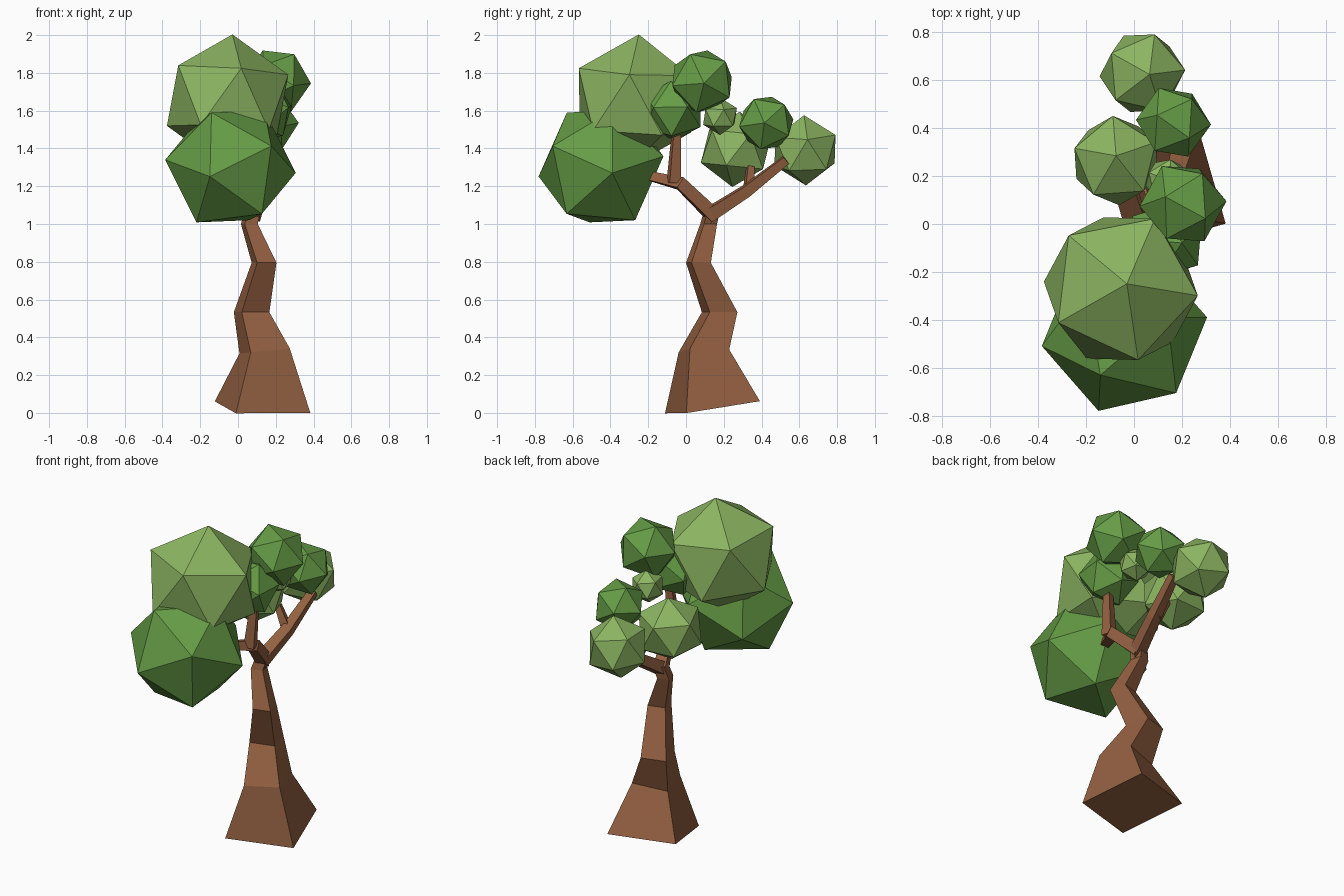
import bpy, bmesh, math
from mathutils import Vector, Matrix

if "Cube" in bpy.data.objects:
    bpy.data.objects.remove(bpy.data.objects["Cube"])


def material(name, rgb):
    m = bpy.data.materials.new(name)
    m.diffuse_color = (*rgb, 1)
    m.use_nodes = True
    m.node_tree.nodes["Principled BSDF"].inputs["Base Color"].default_value = m.diffuse_color
    return m


BARK = material("bark", (0.29, 0.115, 0.052))
LIGHT = material("light_leaf", (0.26, 0.46, 0.12))
DARK = material("dark_leaf", (0.13, 0.33, 0.06))


def add_object(name, bm, mat):
    bmesh.ops.recalc_face_normals(bm, faces=bm.faces[:])
    mesh = bpy.data.meshes.new(name)
    bm.to_mesh(mesh)
    bm.free()
    mesh.materials.append(mat)
    ob = bpy.data.objects.new(name, mesh)
    bpy.context.collection.objects.link(ob)


def limb(name, sections):
    """Four-sided loft; each section is (centre, half width, ring normal)."""
    bm = bmesh.new()
    prev = None
    for c, h, n in sections:
        c, n = Vector(c), Vector(n).normalized()
        u = Vector((math.cos(0.28), math.sin(0.28), 0))
        u = (u - n * u.dot(n)).normalized()
        v = n.cross(u)
        ring = [bm.verts.new(c + h * (a * u + b * v))
                for a, b in ((-1, -1), (1, -1), (1, 1), (-1, 1))]
        if prev:
            for i in range(4):
                j = (i + 1) % 4
                bm.faces.new((prev[i], prev[j], ring[j], ring[i]))
        else:
            bm.faces.new(ring)
        prev = ring
    bm.faces.new(prev)
    add_object(name, bm, BARK)


def branch(name, points, widths):
    """Limb whose rings follow the path direction."""
    p = [Vector(q) for q in points]
    limb(name, [(p[i], widths[i], p[min(i + 1, len(p) - 1)] - p[max(i - 1, 0)])
                for i in range(len(p))])


def leaf(name, centre, r, pole, side, mat):
    """Icosahedron with one vertex along pole and a neighbour towards side."""
    z = Vector(pole).normalized()
    x = Vector(side)
    x = (x - z * x.dot(z)).normalized()
    y = z.cross(x)
    rot = Matrix((x, y, z)).transposed().to_4x4()
    bm = bmesh.new()
    bmesh.ops.create_icosphere(bm, subdivisions=1, radius=r,
                               matrix=Matrix.Translation(centre) @ rot)
    add_object(name, bm, mat)


# Crooked trunk, flared at the foot
limb("trunk", [
    ((0.13, 0.14, 0.03), 0.205, (0.04, -0.15, 1)),
    ((0.141, 0.095, 0.328), 0.108, (-0.1, 0, 1)),
    ((0.072, 0.178, 0.533), 0.076, (0, 0, 1)),
    ((0.138, 0.066, 0.795), 0.053, (0, 0, 1)),
    ((0.06, 0.12, 1.0), 0.036, (0, 0, 1)),
    ((0.08, 0.14, 1.08), 0.034, (0, 0, 1)),
])

# Branches
branch("back_branch", [(0.075, 0.11, 1.04), (0.12, 0.32, 1.175), (0.15, 0.53, 1.34)],
       (0.036, 0.03, 0.022))
branch("back_twig", [(0.11, 0.33, 1.17), (0.04, 0.34, 1.3)], (0.025, 0.017))
branch("front_branch", [(0.075, 0.15, 1.04), (0.13, -0.03, 1.215), (0.04, -0.22, 1.26)],
       (0.036, 0.032, 0.022))
branch("upright_branch", [(0.13, -0.065, 1.22), (0.15, -0.05, 1.49)], (0.031, 0.02))

# Foliage clumps
leaf("crown_leaves", (-0.055, -0.27, 1.655), 0.35,
     (0.025, 0.02, 0.345), (0.325, -0.03, 0.13), LIGHT)
leaf("front_leaves", (-0.04, -0.45, 1.305), 0.352,
     (-0.345, -0.06, 0.035), (-0.105, -0.335, -0.055), DARK)
leaf("upper_right_leaves", (0.205, 0.085, 1.755), 0.182,
     (0.18, 0.01, -0.01), (0.08, 0.125, 0.105), DARK)
leaf("inner_leaves", (0.13, -0.07, 1.6), 0.172,
     (0.16, -0.12, 0.02), (0, 0.05, 0.17), DARK)
leaf("back_left_leaves", (-0.075, 0.265, 1.395), 0.2,
     (0, 0.02, 0.2), (-0.17, 0.05, 0.08), LIGHT)
leaf("back_right_leaves", (0.165, 0.425, 1.535), 0.157,
     (0.155, -0.01, 0.0), (0.07, 0.1, 0.1), DARK)
leaf("rear_leaves", (0.035, 0.63, 1.39), 0.188,
     (0.03, -0.005, 0.187), (0.05, 0.16, 0.08), LIGHT)
leaf("small_leaves", (0.14, 0.18, 1.57), 0.1,
     (0.01, 0, 0.1), (0.09, 0.02, 0.04), LIGHT)
